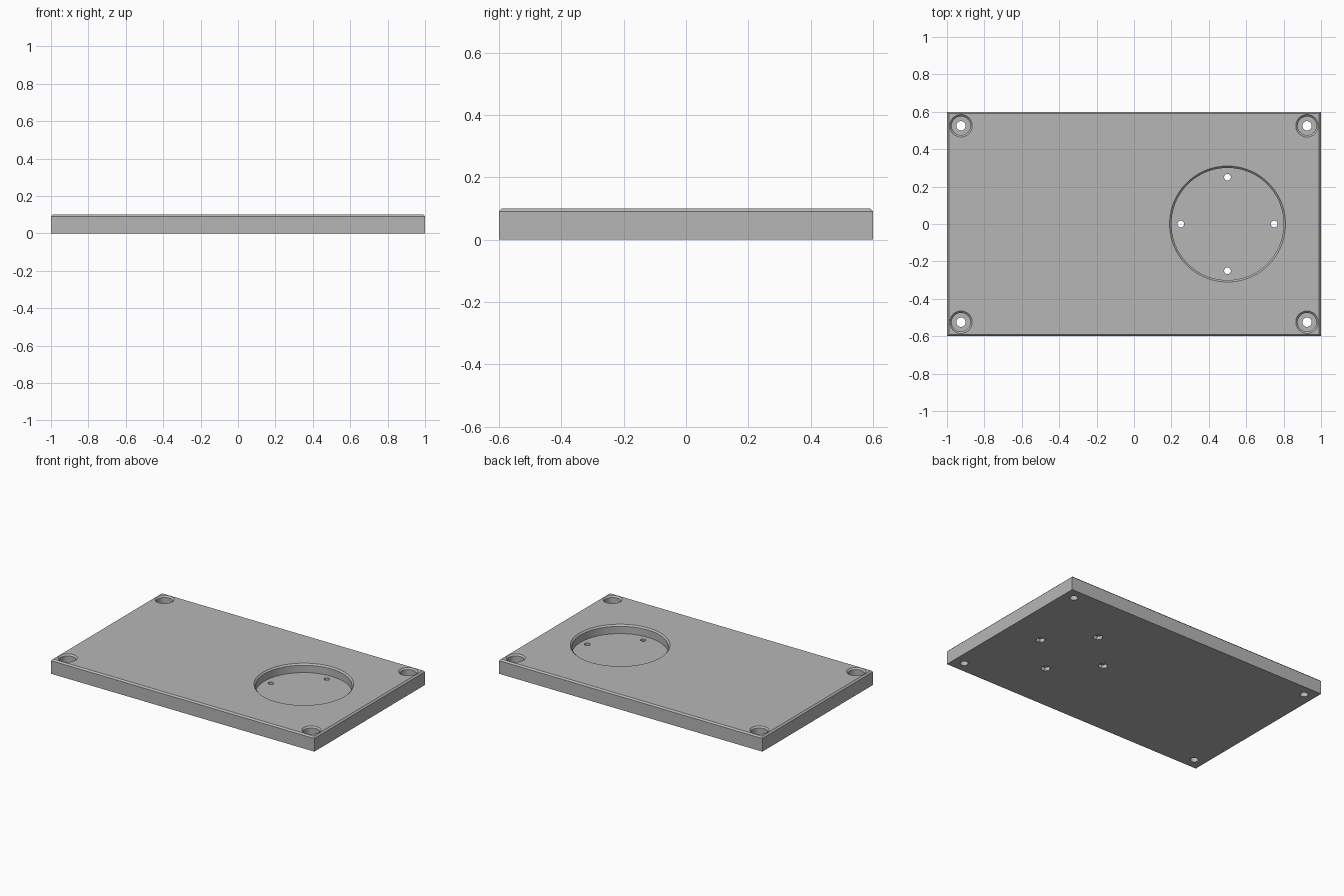
import bpy, bmesh, math

cube = bpy.data.objects.get("Cube")
if cube:
    bpy.data.objects.remove(cube, do_unlink=True)

THICK, CHAMFER = 0.1, 0.01
POCKET_X, POCKET_R, POCKET_FLOOR = 0.5, 0.3, 0.04

grey = bpy.data.materials.new("plain grey")
grey.use_nodes = True
colour = (0.47, 0.47, 0.47, 1)
grey.diffuse_color = colour
grey.node_tree.nodes["Principled BSDF"].inputs["Base Color"].default_value = colour


def finish(bm, name):
    bmesh.ops.recalc_face_normals(bm, faces=bm.faces)
    mesh = bpy.data.meshes.new(name)
    bm.to_mesh(mesh)
    bm.free()
    mesh.materials.append(grey)
    obj = bpy.data.objects.new(name, mesh)
    bpy.context.collection.objects.link(obj)
    return obj


def add_lathe(bm, x, y, profile, sides):
    """Closed solid turned about a vertical axis from (radius, z) pairs."""
    rings = []
    for r, z in profile:
        rings.append([bm.verts.new((x + r * math.cos(math.tau * i / sides),
                                    y + r * math.sin(math.tau * i / sides), z))
                      for i in range(sides)])
    for low, high in zip(rings, rings[1:]):
        for i in range(sides):
            j = (i + 1) % sides
            bm.faces.new((low[i], low[j], high[j], high[i]))
    bm.faces.new(rings[0][::-1])
    bm.faces.new(rings[-1])


# Base plate with chamfered top edges
bm = bmesh.new()
bmesh.ops.create_cube(bm, size=1)
for v in bm.verts:
    v.co = (v.co.x * 2, v.co.y * 1.2, (v.co.z + 0.5) * THICK)
top_edges = [e for e in bm.edges if all(v.co.z > THICK / 2 for v in e.verts)]
bmesh.ops.bevel(bm, geom=top_edges, offset=CHAMFER, segments=1, affect='EDGES')
plate = finish(bm, "base_plate")


def chamfered_bore(r, floor):
    """Profile of a bore whose rim is chamfered, overshooting the top."""
    return [(r, floor), (r, THICK - CHAMFER),
            (r + 2 * CHAMFER, THICK + CHAMFER)]


# Round pocket and four counterbored corner holes
bores = bmesh.new()
add_lathe(bores, POCKET_X, 0, chamfered_bore(POCKET_R, POCKET_FLOOR), 96)
for sx in (-1, 1):
    for sy in (-1, 1):
        add_lathe(bores, sx * 0.925, sy * 0.525,
                  [(0.025, -0.05), (0.025, 0.05)] + chamfered_bore(0.05, 0.05), 48)

# Four screw holes in the pocket floor, with hexagonal nut recesses below
screws, nuts = bmesh.new(), bmesh.new()
for k in range(4):
    x = POCKET_X + 0.25 * math.cos(k * math.pi / 2)
    y = 0.25 * math.sin(k * math.pi / 2)
    add_lathe(screws, x, y, [(0.018, -0.05), (0.018, 0.07)], 32)
    add_lathe(nuts, x, y, [(0.031, -0.05), (0.031, 0.024)], 6)

cutters = [finish(bores, "bore_cutter"), finish(screws, "screw_hole_cutter"),
           finish(nuts, "nut_recess_cutter")]
for cutter in cutters:
    cutter.hide_render = True
    mod = plate.modifiers.new(cutter.name, 'BOOLEAN')
    mod.operation = 'DIFFERENCE'
    mod.solver = 'EXACT'
    mod.object = cutter

bpy.ops.object.select_all(action='DESELECT')
plate.select_set(True)
bpy.context.view_layer.objects.active = plate
for cutter in cutters:
    bpy.ops.object.modifier_apply(modifier=cutter.name)
    bpy.data.objects.remove(cutter, do_unlink=True)
bpy.ops.object.shade_smooth_by_angle(angle=math.radians(30))
